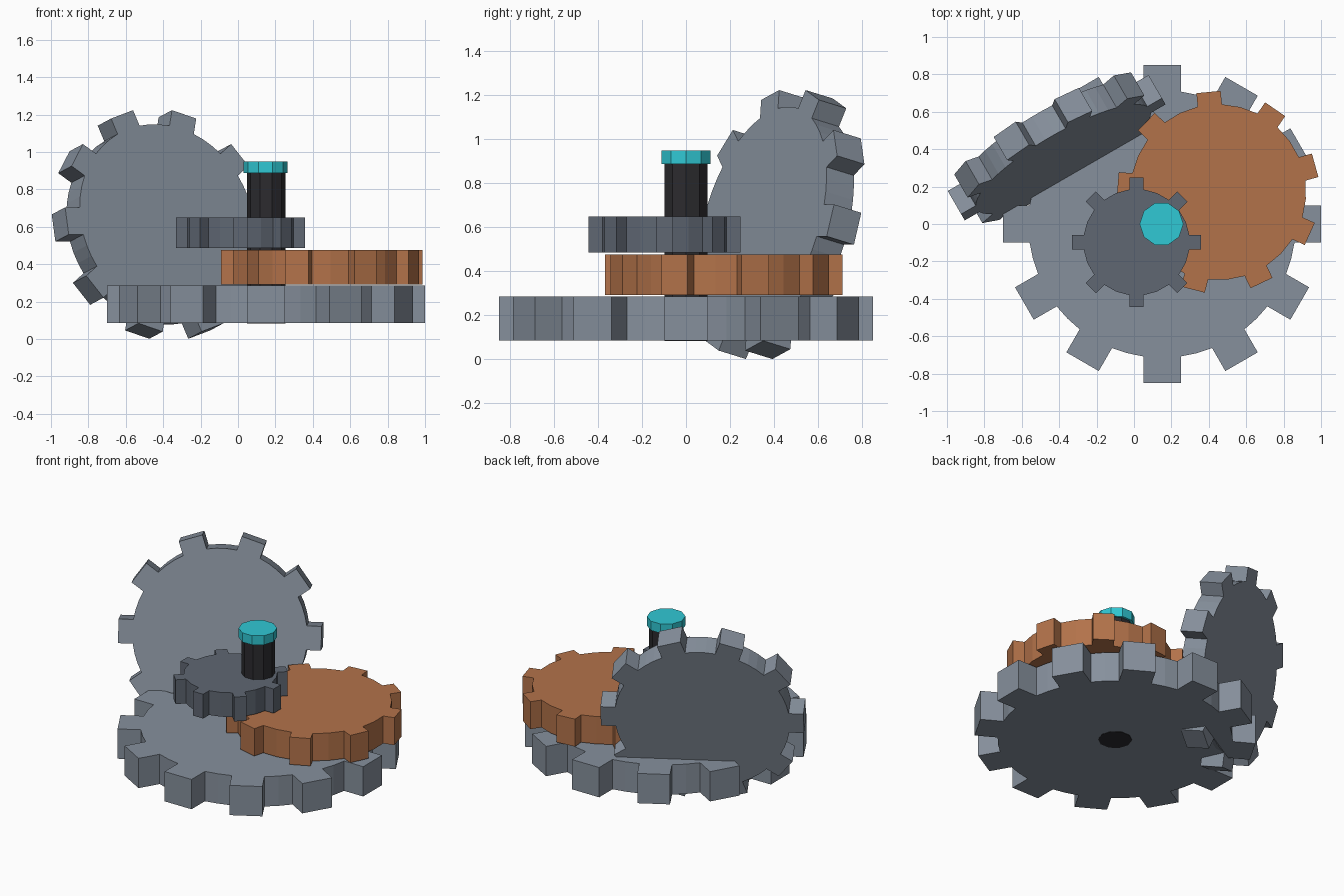
import bpy, bmesh
from math import radians, pi, sin, cos, asin, sqrt
from mathutils import Matrix

if "Cube" in bpy.data.objects:
    bpy.data.objects.remove(bpy.data.objects["Cube"])


def material(name, rgb):
    m = bpy.data.materials.new(name)
    m.diffuse_color = (*rgb, 1)
    m.use_nodes = True
    m.node_tree.nodes["Principled BSDF"].inputs["Base Color"].default_value = m.diffuse_color
    return m


steel = material("steel", (0.24, 0.28, 0.335))
dark_steel = material("dark_steel", (0.115, 0.135, 0.17))
copper = material("copper", (0.45, 0.17, 0.068))
black = material("black_metal", (0.025, 0.024, 0.028))
cyan = material("cyan", (0.03, 0.58, 0.66))


def prism(name, points, thickness, matrix, mat):
    """Extrude a closed outline, centred on its local z."""
    bm = bmesh.new()
    face = bm.faces.new([bm.verts.new((x, y, -thickness / 2)) for x, y in points])
    top = bmesh.ops.extrude_face_region(bm, geom=[face])["geom"]
    verts = [v for v in top if isinstance(v, bmesh.types.BMVert)]
    bmesh.ops.translate(bm, verts=verts, vec=(0, 0, thickness))
    bmesh.ops.recalc_face_normals(bm, faces=bm.faces)
    mesh = bpy.data.meshes.new(name)
    bm.to_mesh(mesh)
    bm.free()
    mesh.materials.append(mat)
    ob = bpy.data.objects.new(name, mesh)
    ob.matrix_world = matrix
    bpy.context.collection.objects.link(ob)


def gear_outline(teeth, outer, root, width, start=0, arc_points=1):
    """Straight-sided teeth on a round body."""
    pts = []
    h = width / 2
    base = sqrt(root * root - h * h)
    half = asin(h / root)
    step = 2 * pi / teeth
    for i in range(teeth):
        a = start + i * step
        for r, s in ((base, -h), (outer, -h), (outer, h), (base, h)):
            pts.append((r * cos(a) - s * sin(a), r * sin(a) + s * cos(a)))
        gap = step - 2 * half
        for k in range(1, arc_points + 1):
            b = a + half + gap * k / (arc_points + 1)
            pts.append((root * cos(b), root * sin(b)))
    return pts


def disc(sides, r):
    return [(r * cos(2 * pi * i / sides), r * sin(2 * pi * i / sides)) for i in range(sides)]


def at(x, y, z0, z1):
    return Matrix.Translation((x, y, (z0 + z1) / 2))


# Flat stacked gears
prism("base_gear", gear_outline(12, 0.85, 0.715, 0.2), 0.2, at(0.15, 0, 0.085, 0.285), steel)
prism("copper_gear", gear_outline(9, 0.538, 0.47, 0.13, radians(15.5)), 0.184,
      at(0.45, 0.17, 0.292, 0.476), copper)
prism("small_gear", gear_outline(8, 0.346, 0.285, 0.077), 0.163,
      at(0.0135, -0.098, 0.486, 0.649), dark_steel)

# Shaft and its cap
prism("shaft", disc(10, 0.103), 0.807, at(0.15, 0, 0.083, 0.89), black)
prism("shaft_cap", disc(10, 0.117), 0.062, at(0.147, 0, 0.888, 0.95), cyan)

# Upright gear, turned 30 degrees and leaning back 15 degrees
lean = (Matrix.Translation((-0.4135, 0.408, 0.6125))
        @ Matrix.Rotation(radians(30), 4, 'Z')
        @ Matrix.Rotation(radians(75), 4, 'X'))
prism("upright_gear", gear_outline(10, 0.62, 0.535, 0.15, 0, 2), 0.148, lean, steel)
